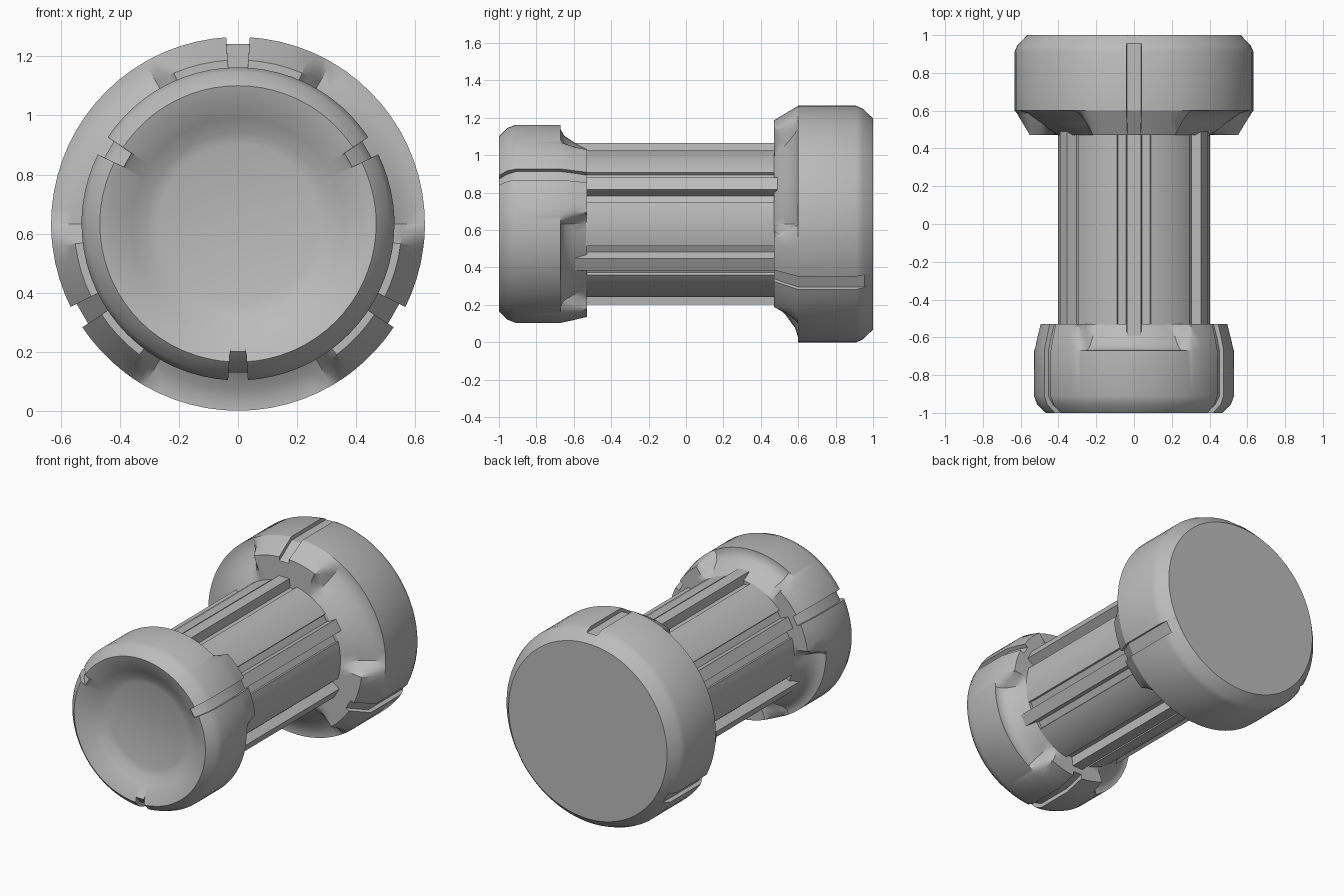
import bpy, bmesh
from math import sin, cos, radians, sqrt, atan2, degrees

cube = bpy.data.objects.get("Cube")
if cube:
    bpy.data.objects.remove(cube)

AXIS_Z = 0.633
grey = bpy.data.materials.new("plain grey")
grey.use_nodes = True
grey.diffuse_color = (0.5, 0.5, 0.5, 1)
grey.node_tree.nodes["Principled BSDF"].inputs["Base Color"].default_value = (0.5, 0.5, 0.5, 1)


def polar(r, deg, y):
    a = radians(deg)
    return (r * cos(a), y, AXIS_Z + r * sin(a))


def rings_to_object(name, rings, sharp=30):
    """Skin a list of closed rings along the axis and cap both ends."""
    bm = bmesh.new()
    loops = [[bm.verts.new(p) for p in ring] for ring in rings]
    n = len(loops[0])
    for a, b in zip(loops, loops[1:]):
        for i in range(n):
            j = (i + 1) % n
            bm.faces.new((a[i], a[j], b[j], b[i]))
    bm.faces.new(loops[0])
    bm.faces.new(loops[-1])
    bmesh.ops.recalc_face_normals(bm, faces=bm.faces)
    mesh = bpy.data.meshes.new(name)
    bm.to_mesh(mesh)
    bm.free()
    mesh.materials.append(grey)
    obj = bpy.data.objects.new(name, mesh)
    bpy.context.collection.objects.link(obj)
    bpy.ops.object.select_all(action='DESELECT')
    obj.select_set(True)
    bpy.context.view_layer.objects.active = obj
    bpy.ops.object.shade_smooth_by_angle(angle=radians(sharp))
    return obj


# Lobed heads: three lobes, each split by a slot, with coves between them
SLOT, LOBE, COVE = 3.6, 23, 30
half = [SLOT, SLOT + 0.02, 8, 13, 18, LOBE, 25.3, 27.7, COVE, 35, 40, 45, 50, 55]
steps = [-d for d in reversed(half)] + half + [60]


def lobed_head(name, first_lobe, lobe, cove, slot):
    rings = []
    for L, C, S in zip(lobe, cove, slot):
        ring = []
        for k in range(3):
            for s in steps:
                d = abs(s)
                if d <= SLOT:
                    r, y = S
                else:
                    t = min(max((d - LOBE) / (COVE - LOBE), 0), 1)
                    r, y = (u + (v - u) * t for u, v in zip(L, C))
                ring.append(polar(r, first_lobe + 120 * k + s, y))
        rings.append(ring)
    return rings_to_object(name, rings)


# Large rear head
rear = [(.633, .6), (.633, .91), (.618, .945), (.565, 1)]
lobed_head(
    "large_head", 90,
    [(.40, .47), (.45, .47), (.50, .47), (.555, .47), (.594, .535)] + rear,
    [(.40, .47), (.45, .50), (.49, .535), (.56, .585), (.61, .6)] + rear,
    [(.40, .47), (.45, .47), (.49, .47), (.53, .47), (.57, .535),
     (.61, .6), (.61, .91), (.608, .955), (.565, 1)])

# Small front head with a dished end
dish = [(.27, -.91), (.31, -.922), (.36, -.95), (.42, -.985)]
rim = dish + [(.468, -1), (.513, -.955), (.53, -.91), (.53, -.67)]
lobed_head(
    "small_head", 30,
    rim + [(.515, -.6), (.498, -.53), (.45, -.53), (.42, -.53), (.40, -.53)],
    rim + [(.505, -.67), (.47, -.65), (.44, -.605), (.415, -.56), (.40, -.53)],
    dish + [(.433, -1), (.48, -.955), (.505, -.91), (.505, -.67),
            (.49, -.6), (.47, -.53), (.45, -.53), (.42, -.53), (.40, -.53)])

# Grooved shaft core
outline = []
for k in range(6):
    mid = 30 + 60 * k
    for across, out in ((-.09, .392), (-.085, .375), (.085, .375), (.09, .392)):
        outline.append((sqrt(across**2 + out**2), mid + degrees(atan2(across, out))))
    outline += [(.402, mid + 30 + a) for a in (-13, -8, 0, 8, 13)]
rings_to_object("shaft_core", [[polar(r, a, y) for r, a in outline] for y in (-.54, .48)])

# Six ribs running along the grooves
for k in range(6):
    a = 30 + 60 * k
    section = []
    for across, out in ((-.045, .36), (-.037, .432), (.037, .432), (.045, .36)):
        section.append((sqrt(across**2 + out**2), a + degrees(atan2(across, out))))
    rings_to_object(f"rib_{k + 1}", [[polar(r, b, y) for r, b in section] for y in (-.6, .495)])
